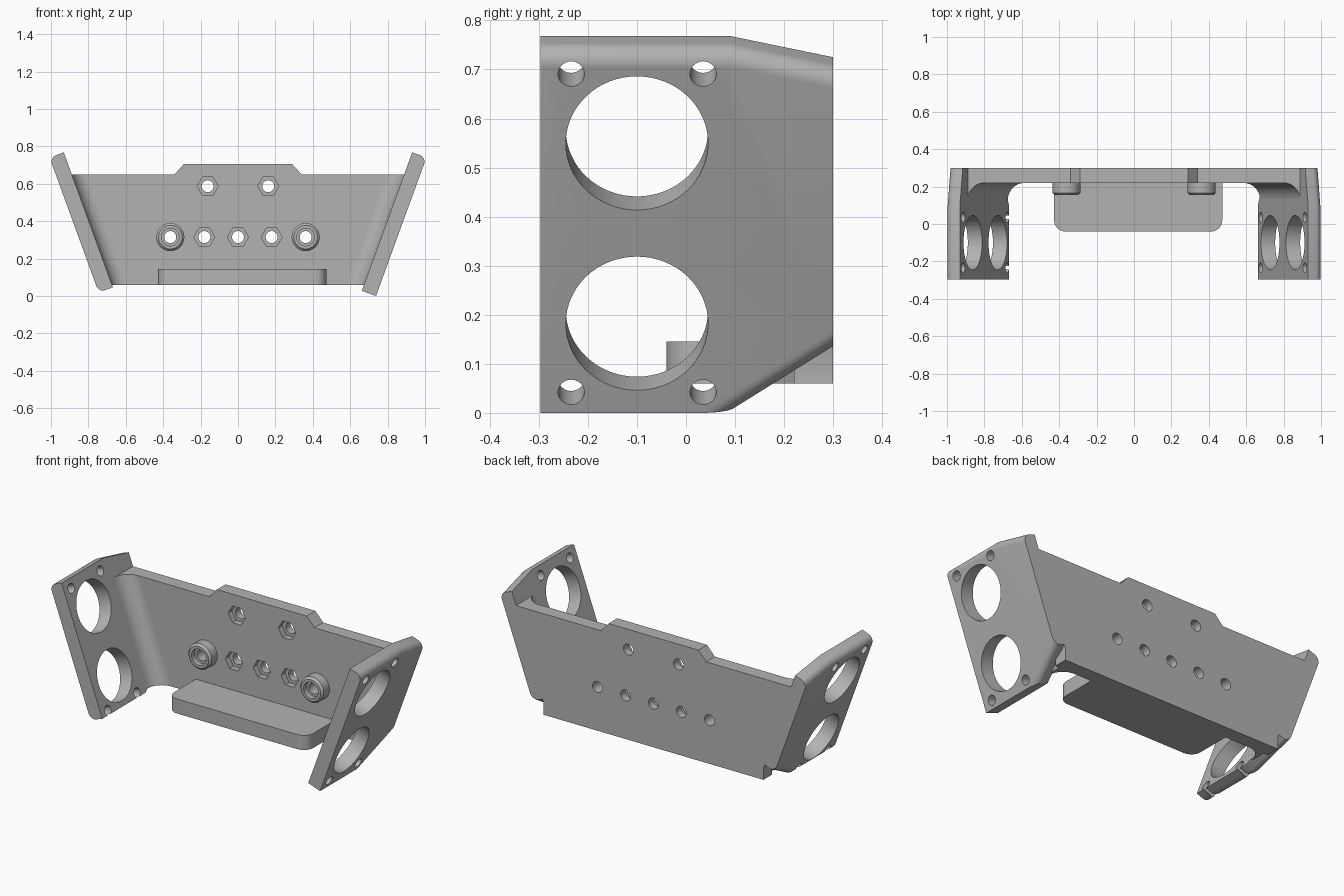
import bpy, bmesh, math
from mathutils import Vector

old = bpy.data.objects.get("Cube")
if old:
    bpy.data.objects.remove(old, do_unlink=True)

grey = bpy.data.materials.new("matte_grey")
grey.use_nodes = True
COL = (0.45, 0.45, 0.45, 1)
grey.diffuse_color = COL
grey.node_tree.nodes["Principled BSDF"].inputs["Base Color"].default_value = COL

TILT = math.radians(20)
SLOPE = math.tan(TILT)
THICK = 0.081
FRONT, BACK = 0.22, 0.30      # faces of the rear panel
BASE, TOP = 0.06, 0.65


def finish(name, bm):
    bmesh.ops.recalc_face_normals(bm, faces=bm.faces)
    mesh = bpy.data.meshes.new(name)
    bm.to_mesh(mesh)
    bm.free()
    mesh.materials.append(grey)
    obj = bpy.data.objects.new(name, mesh)
    bpy.context.collection.objects.link(obj)
    return obj


def prism(pts, h0, h1, place):
    """Closed outline swept from h0 to h1; place maps (a, b, h) to space."""
    bm = bmesh.new()
    lo = [bm.verts.new(place(a, b, h0)) for a, b in pts]
    hi = [bm.verts.new(place(a, b, h1)) for a, b in pts]
    bm.faces.new(lo)
    bm.faces.new(hi[::-1])
    n = len(pts)
    for i in range(n):
        j = (i + 1) % n
        bm.faces.new((lo[i], hi[i], hi[j], lo[j]))
    return bm


def circle(ca, cb, r, n=48):
    return [(ca + r * math.cos(2 * math.pi * i / n),
             cb + r * math.sin(2 * math.pi * i / n)) for i in range(n)]


def activate(obj):
    bpy.ops.object.select_all(action='DESELECT')
    obj.select_set(True)
    bpy.context.view_layer.objects.active = obj


def cut(obj, tools):
    for tool in tools:
        tool.hide_render = True
        mod = obj.modifiers.new("cut", 'BOOLEAN')
        mod.operation, mod.solver, mod.object = 'DIFFERENCE', 'EXACT', tool
        activate(obj)
        bpy.ops.object.modifier_apply(modifier=mod.name)
        bpy.data.objects.remove(tool, do_unlink=True)


def smooth(obj):
    activate(obj)
    bpy.ops.object.shade_smooth_by_angle(angle=math.radians(30))


def along_y(a, b, h):
    return Vector((a, h, b))


# Rear panel with raised middle, bolt holes and hexagonal nut pockets
half = [(0.71, BASE), (0.71, 0.13), (0.93, TOP), (0.34, TOP), (0.29, 0.705)]
outline = half + [(-x, z) for x, z in reversed(half)]
panel = finish("rear_panel", prism(outline, FRONT, BACK, along_y))
ROW = 0.315
nuts = [(-0.162, 0.587), (0.162, 0.587), (-0.18, ROW), (0, ROW), (0.18, ROW)]
bosses = [(-0.362, ROW), (0.362, ROW)]
tools = [finish("nut_cutter", prism(circle(x, z, 0.056, 6), 0.19, 0.255, along_y))
         for x, z in nuts]
tools += [finish("bolt_cutter", prism(circle(x, z, 0.032, 32), 0.1, 0.4, along_y))
          for x, z in nuts + bosses]
cut(panel, tools)
smooth(panel)

# Round bosses: ring section spun about the bolt axis
section = [(0.032, 0.235), (0.032, 0.185), (0.047, 0.185), (0.047, 0.155),
           (0.063, 0.155), (0.075, 0.167), (0.075, 0.235)]
for (x, z), side in zip(bosses, ("right", "left")):
    bm = bmesh.new()
    vs = [bm.verts.new((x + r, y, z)) for r, y in section]
    face = bm.faces.new(vs)
    bmesh.ops.spin(bm, geom=[face], cent=(x, 0, z), axis=(0, 1, 0),
                   angle=2 * math.pi, steps=48, use_merge=True, use_duplicate=False)
    bmesh.ops.remove_doubles(bm, verts=bm.verts, dist=0.0001)
    inner = [f for f in bm.faces if len(f.verts) > 4]
    bmesh.ops.delete(bm, geom=inner, context='FACES_ONLY')
    smooth(finish(side + "_boss", bm))

# Tray with rounded front corners
R = 0.06
LO, HI, EDGE = -0.427, 0.472, -0.04
tray_pts = [(HI, 0.25), (LO, 0.25)]
for cx, start in ((LO + R, 180), (HI - R, 270)):
    for k in range(9):
        a = math.radians(start + 90 * k / 8)
        tray_pts.append((cx + R * math.cos(a), EDGE + R + R * math.sin(a)))
smooth(finish("tray", prism(tray_pts, BASE, 0.145, lambda a, b, h: Vector((a, b, h)))))

# Leaning side plates, each with two large openings and four screw holes
for s, side in ((1, "left"), (-1, "right")):
    def on_plate(y, u, n, s=s):
        x = 0.738 + u * math.sin(TILT) - n * math.cos(TILT)
        return Vector((s * x, y, u * math.cos(TILT) + n * math.sin(TILT)))

    u0 = 0.0 if s > 0 else 0.02
    pts = [(-0.297, u0), (0.1, u0), (BACK, 0.133), (BACK, 0.742),
           (0.09, 0.788), (-0.297, 0.788)]
    bm = prism(pts, 0, THICK, on_plate)
    bm.verts.ensure_lookup_table()
    outer = bm.verts[:6]
    pairs = [(3, 4), (4, 5), (1, 2)] + ([(0, 1)] if s < 0 else [])
    edges = [bm.edges.get((outer[i], outer[j])) for i, j in pairs]
    bmesh.ops.bevel(bm, geom=edges, offset=0.038, offset_type='OFFSET',
                    segments=8, profile=0.5, affect='EDGES', clamp_overlap=True)
    plate = finish(side + "_side_plate", bm)
    holes = [(-0.1, u, 0.145, 64) for u in (0.194, 0.585)]
    holes += [(y, u, 0.027, 24) for y in (-0.234, 0.035) for u in (0.045, 0.735)]
    cut(plate, [finish("hole_cutter", prism(circle(y, u, r, n), -0.1, 0.2, on_plate))
                for y, u, r, n in holes])
    smooth(plate)

    # Concave fillet where the plate meets the rear panel
    F = 0.09
    arc = [math.radians(180 - 90 * k / 10) for k in range(11)]
    fillet = [(F, 0.25), (-0.01, 0.25), (-0.01, FRONT - F)]
    fillet += [(F + F * math.cos(a), FRONT - F + F * math.sin(a)) for a in arc]
    smooth(finish(side + "_fillet", prism(
        fillet, BASE, TOP,
        lambda d, y, z, s=s: Vector((s * (0.652 + SLOPE * z - d), y, z)))))
